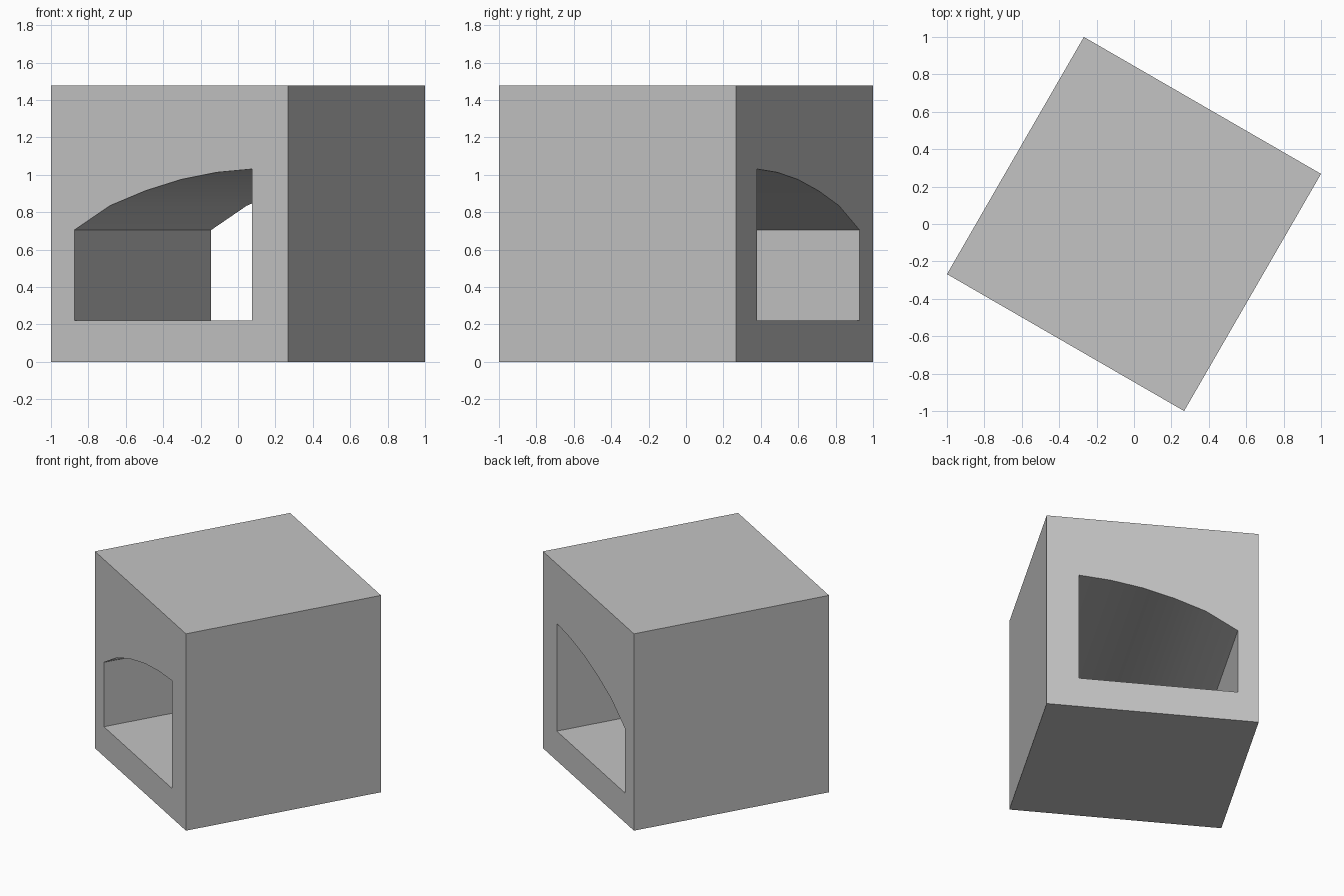
import bpy
import bmesh
from math import radians
from mathutils import Matrix

if "Cube" in bpy.data.objects:
    bpy.data.objects.remove(bpy.data.objects["Cube"], do_unlink=True)

SIDE, HEIGHT = 1.464, 1.477
TURN = Matrix.Rotation(radians(-30), 4, "Z")

grey = bpy.data.materials.new("plain grey")
grey.use_nodes = True
grey.diffuse_color = (0.55, 0.55, 0.55, 1)
grey.node_tree.nodes["Principled BSDF"].inputs["Base Color"].default_value = grey.diffuse_color


def prism(name, profile, depth):
    """Extrude an x-z profile along y, then turn it about the vertical axis."""
    bm = bmesh.new()
    face = bm.faces.new([bm.verts.new((x, -depth / 2, z)) for x, z in profile])
    grown = bmesh.ops.extrude_face_region(bm, geom=[face])["geom"]
    verts = [v for v in grown if isinstance(v, bmesh.types.BMVert)]
    bmesh.ops.translate(bm, verts=verts, vec=(0, depth, 0))
    bmesh.ops.recalc_face_normals(bm, faces=bm.faces)
    bm.transform(TURN)
    mesh = bpy.data.meshes.new(name)
    bm.to_mesh(mesh)
    bm.free()
    mesh.materials.append(grey)
    obj = bpy.data.objects.new(name, mesh)
    bpy.context.collection.objects.link(obj)
    return obj


# Solid block
h = SIDE / 2
block = prism("block", [(-h, 0), (h, 0), (h, HEIGHT), (-h, HEIGHT)], SIDE)

# Passage with a half-arch ceiling, evenly stepped from the low to the high wall
left, right, floor = -0.588, 0.51, 0.222
ceiling = [0.705, 0.835, 0.915, 0.975, 1.013, 1.031]
step = (right - left) / (len(ceiling) - 1)
arch = [(left + i * step, z) for i, z in enumerate(ceiling)]
cutter = prism("passage_cutter", [(right, floor), (left, floor)] + arch, SIDE + 0.4)
cutter.hide_render = True

# Cut the passage through the block
cut = block.modifiers.new("passage", "BOOLEAN")
cut.operation = "DIFFERENCE"
cut.solver = "EXACT"
cut.object = cutter
bpy.ops.object.select_all(action="DESELECT")
bpy.context.view_layer.objects.active = block
block.select_set(True)
bpy.ops.object.modifier_apply(modifier=cut.name)
bpy.data.objects.remove(cutter, do_unlink=True)

# Smooth ceiling, sharp edges elsewhere
bpy.ops.object.shade_smooth_by_angle(angle=radians(30))
